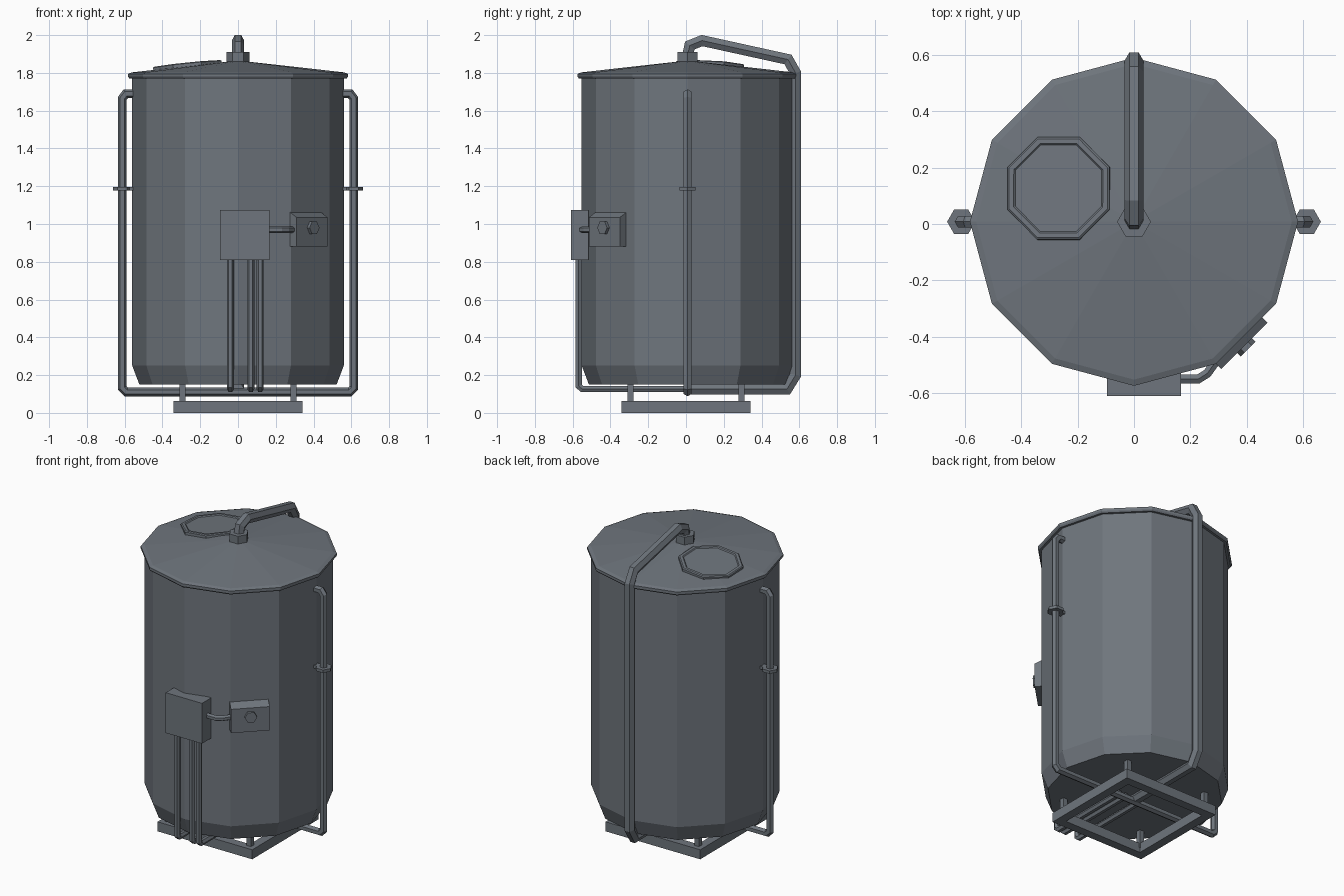
import bpy, bmesh, math
from mathutils import Vector, Matrix

if "Cube" in bpy.data.objects:
    bpy.data.objects.remove(bpy.data.objects["Cube"])

steel = bpy.data.materials.new("slate_grey_steel")
steel.diffuse_color = (0.158, 0.179, 0.205, 1)
steel.use_nodes = True
steel.node_tree.nodes["Principled BSDF"].inputs["Base Color"].default_value = steel.diffuse_color

CY = 0.008          # tank axis in y


def finish(name, bm):
    bmesh.ops.recalc_face_normals(bm, faces=bm.faces[:])
    me = bpy.data.meshes.new(name)
    bm.to_mesh(me)
    bm.free()
    me.materials.append(steel)
    ob = bpy.data.objects.new(name, me)
    bpy.context.collection.objects.link(ob)
    return ob


def skin(bm, rings):
    """Join equal-sized rings of points into a capped solid."""
    vs = [[bm.verts.new(p) for p in r] for r in rings]
    n = len(vs[0])
    for a, b in zip(vs, vs[1:]):
        for i in range(n):
            j = (i + 1) % n
            bm.faces.new((a[i], a[j], b[j], b[i]))
    bm.faces.new(vs[0][::-1])
    bm.faces.new(vs[-1])


def lathe(name, profile, sides, matrix, phase=0.0):
    """Turn (radius, height) points around local z."""
    bm = bmesh.new()
    angs = [phase + math.tau * i / sides for i in range(sides)]
    skin(bm, [[matrix @ Vector((r * math.cos(a), r * math.sin(a), z)) for a in angs]
              for r, z in profile])
    return finish(name, bm)


def tube(name, path, normal, radius, phase=0.0):
    """Mitred six-sided pipe along a path lying in a plane."""
    pts = [Vector(p) for p in path]
    n = Vector(normal)
    rings = []
    for i, p in enumerate(pts):
        d1 = (p - pts[max(i - 1, 0)]).normalized()
        d2 = (pts[min(i + 1, len(pts) - 1)] - p).normalized()
        d = (d1 + d2).normalized()
        ref = d1 if i else d2
        m = n.cross(d) / max(d.dot(ref), 0.3)
        rings.append([p + radius * (n * math.cos(a) + m * math.sin(a))
                      for a in [phase + math.tau * k / 6 for k in range(6)]])
    bm = bmesh.new()
    skin(bm, rings)
    return finish(name, bm)


def box(name, lo, hi):
    bm = bmesh.new()
    bmesh.ops.create_cube(bm, size=1)
    lo, hi = Vector(lo), Vector(hi)
    for v in bm.verts:
        v.co = [(a + b) / 2 + c * (b - a) for a, b, c in zip(lo, hi, v.co)]
    return finish(name, bm)


axis = Matrix.Translation((0, CY, 0))

# Tank shell and shallow conical lid
lathe("tank_body", [(0.522, 0.15), (0.56, 0.25), (0.56, 1.785)], 12, axis)
lathe("tank_lid", [(0.55, 1.77), (0.575, 1.77), (0.582, 1.78), (0.582, 1.795),
                   (0.56, 1.803), (0.05, 1.86)], 12, axis)

# Octagonal hatch lying on the lid slope
radial = Vector((-0.267, 0.118, 0))
z_ax = (radial.normalized() * 0.111 + Vector((0, 0, 1))).normalized()
x_ax = Vector((0, 1, 0)).cross(z_ax).normalized()
y_ax = z_ax.cross(x_ax)
tilt = Matrix((x_ax, y_ax, z_ax)).transposed().to_4x4()
hatch = Matrix.Translation((-0.267, 0.126, 1.83)) @ tilt
lathe("lid_hatch", [(0.197, -0.02), (0.197, 0.012), (0.19, 0.017), (0.172, 0.017),
                    (0.166, 0.011)], 8, hatch, math.pi / 8)

# Outlet nut and main pipe running over the lid, down the back and underneath
lathe("outlet_nut", [(0.06, 1.84), (0.06, 1.91)], 6, axis)
main = [(0.008, 1.89), (0.02, 1.945), (0.085, 1.971), (0.54, 1.871), (0.58, 1.80),
        (0.58, 0.20), (0.535, 0.127), (0.0, 0.127)]
tube("main_pipe", [(0, y, z) for y, z in main], (1, 0, 0), 0.033)

# Side pipe loop passing under the tank
half = [(0.5, 1.69), (0.594, 1.69), (0.613, 1.665), (0.613, 0.132), (0.592, 0.111)]
loop = [(x, CY, z) for x, z in half] + [(-x, CY, z) for x, z in half[::-1]]
tube("side_pipe_loop", loop, (0, 1, 0), 0.023, math.pi / 6)
for side, s in (("right", 1), ("left", -1)):
    lathe(side + "_pipe_bracket", [(0.05, 1.178), (0.05, 1.197)], 6,
          Matrix.Translation((0.613 * s, CY, 0)))
    box(side + "_bracket_arm", (min(s * 0.53, s * 0.6), CY - 0.02, 1.178),
        (max(s * 0.53, s * 0.6), CY + 0.02, 1.197))

# Control box with conduits dropping down and under the tank
box("control_box", (-0.095, -0.61, 0.81), (0.167, -0.515, 1.073))
for i, x in enumerate((-0.04, 0.068, 0.117)):
    run = [(-0.568, 0.83), (-0.568, 0.142), (-0.55, 0.127), (0.01, 0.127)]
    tube(f"conduit_{i + 1}", [(x, y, z) for y, z in run], (1, 0, 0), 0.019)
tube("link_conduit", [(0.15, -0.55, 0.97), (0.228, -0.55, 0.97), (0.26, -0.53, 0.97),
                      (0.31, -0.46, 0.97)], (0, 0, 1), 0.018)

# Gauge box with sloping top on the diagonal tank facet: local x = outward
facet = axis @ Matrix.Rotation(-math.pi / 4, 4, 'Z')
bm = bmesh.new()
side_profile = [(0.52, 0.88), (0.588, 0.88), (0.588, 1.035), (0.52, 1.073)]
skin(bm, [[facet @ Vector((r, t, z)) for r, z in side_profile] for t in (-0.15, 0.082)])
finish("gauge_box", bm)
knob = facet @ Matrix.Translation((0.58, -0.033, 0.98)) @ Matrix.Rotation(math.pi / 2, 4, 'Y')
lathe("gauge_knob", [(0.037, 0), (0.037, 0.026)], 6, knob, math.pi / 6)

# Square base frame and four short legs
for n, s in (("a", 1), ("b", -1)):
    a, b = sorted((0.342 * s, 0.285 * s))
    box("base_rail_x_" + n, (-0.342, a, 0), (0.342, b, 0.062))
    box("base_rail_y_" + n, (a, -0.285, 0), (b, 0.285, 0.062))
    for m, t in (("a", 1), ("b", -1)):
        x, y = 0.295 * s, 0.295 * t
        box(f"leg_{n}{m}", (x - 0.016, y - 0.016, 0.03), (x + 0.016, y + 0.016, 0.16))
